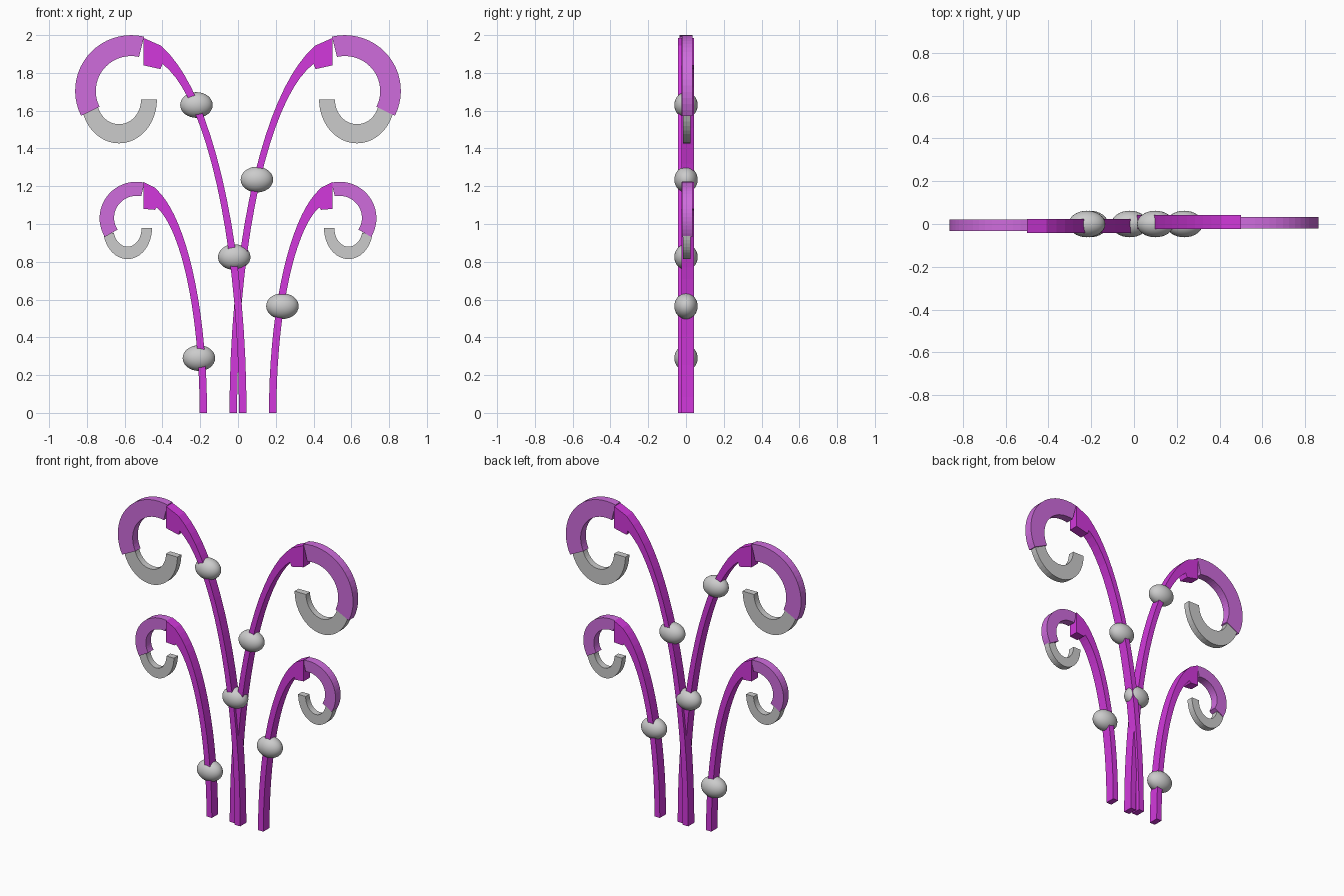
import bpy, bmesh
from math import sin, cos, sqrt, radians

if "Cube" in bpy.data.objects:
    bpy.data.objects.remove(bpy.data.objects["Cube"])

def material(name, color):
    m = bpy.data.materials.new(name)
    m.diffuse_color = color
    m.use_nodes = True
    m.node_tree.nodes["Principled BSDF"].inputs["Base Color"].default_value = m.diffuse_color
    return m

STEM = material("stem_magenta", (0.65, 0.04, 0.72, 1))
CURL = material("curl_violet", (0.62, 0.15, 0.72, 1))

def strip(name, outer, inner, y, half, side, mat=None):
    """Bar with a rectangular section between two edge polylines in the xz plane."""
    bm = bmesh.new()
    rings = []
    for (ax, az), (bx, bz) in zip(outer, inner):
        rings.append([bm.verts.new((side * px, side * y + d, pz)) for px, pz, d in
                      ((ax, az, -half), (ax, az, half), (bx, bz, half), (bx, bz, -half))])
    for r, s in zip(rings, rings[1:]):
        for i in range(4):
            j = (i + 1) % 4
            bm.faces.new((r[i], r[j], s[j], s[i]))
    bm.faces.new(rings[0])
    bm.faces.new(rings[-1])
    bmesh.ops.recalc_face_normals(bm, faces=bm.faces)
    me = bpy.data.meshes.new(name)
    bm.to_mesh(me)
    bm.free()
    ob = bpy.data.objects.new(name, me)
    bpy.context.collection.objects.link(ob)
    if mat:
        me.materials.append(mat)
    return ob

def arc(c, r0, r1, a0, a1, n):
    """Elliptical arc whose (rx, rz) blends from r0 to r1."""
    pts = []
    for i in range(n + 1):
        t = i / n
        a = radians(a0 + (a1 - a0) * t)
        pts.append((c[0] + (r0[0] + (r1[0] - r0[0]) * t) * cos(a),
                    c[1] + (r0[1] + (r1[1] - r0[1]) * t) * sin(a)))
    return pts

def stem_edge(cx, a, b, x_end, n=18):
    """Rising quarter ellipse from the ground up to x_end."""
    x0 = cx - a
    pts = []
    for i in range(n + 1):
        x = x0 + (x_end - x0) * (1 - cos(radians(90 * i / n)))
        pts.append((x, b * sqrt(max(0, 1 - ((cx - x) / a) ** 2))))
    return pts

# edge ellipses (centre x, half width, height), curl and hook measures
SIZES = {
    "tall": dict(out=(0.55, 0.595, 2.0), inn=(0.5, 0.505, 1.885),
                 x_in=0.40, lip=[(0.41, 1.82), (0.5, 1.84)], mid=(0.41, 1.945), end=(0.5, 1.985),
                 curl=((0.57, 1.70), 0.301, 0.29, 0.19, 0.181, 104, -26),
                 hook=((0.63, 1.66), (0.201, 0.233), (0.117, 0.132))),
    "short": dict(out=(0.525, 0.361, 1.225), inn=(0.5, 0.297, 1.12),
                  x_in=0.43, lip=[(0.44, 1.075), (0.5, 1.08)], mid=(0.44, 1.192), end=(0.5, 1.222),
                  curl=((0.543, 1.025), 0.2, 0.187, 0.126, 0.109, 104, -30),
                  hook=((0.585, 0.98), (0.13, 0.166), (0.075, 0.10))),
}

for label, s in SIZES.items():
    for side, word in ((-1, "left"), (1, "right")):
        # stem, ending in a small stepped lip under the tip
        outer = stem_edge(*s["out"], s["x_in"]) + [s["mid"], s["end"]]
        inner = stem_edge(*s["inn"], s["x_in"]) + s["lip"]
        strip(f"{label}_stem_{word}", outer, inner, 0.009, 0.0325, side, STEM)
        # curl
        c, ro0, ro1, ri0, ri1, a0, a1 = s["curl"]
        strip(f"{label}_curl_{word}", arc(c, (ro0, ro0), (ro1, ro1), a0, a1, 20),
              arc(c, (ri0, ri0), (ri1, ri1), a0, a1, 20), 0.0065, 0.027, side, CURL)
        # grey inner hook
        c, ro, ri = s["hook"]
        strip(f"{label}_hook_{word}", arc(c, ro, ro, -15, -180, 22),
              arc(c, ri, ri, -15, -180, 22), 0.004, 0.021, side)

# beads threaded on the stems
for i, (x, z) in enumerate(((-0.22, 1.63), (0.1, 1.235), (-0.02, 0.825),
                            (0.235, 0.565), (-0.207, 0.29))):
    bpy.ops.mesh.primitive_uv_sphere_add(segments=32, ring_count=16, radius=1, location=(x, 0, z))
    bead = bpy.context.object
    bead.name = f"bead_{i + 1}"
    bead.scale = (0.086, 0.062, 0.068)
    bpy.ops.object.shade_smooth()
